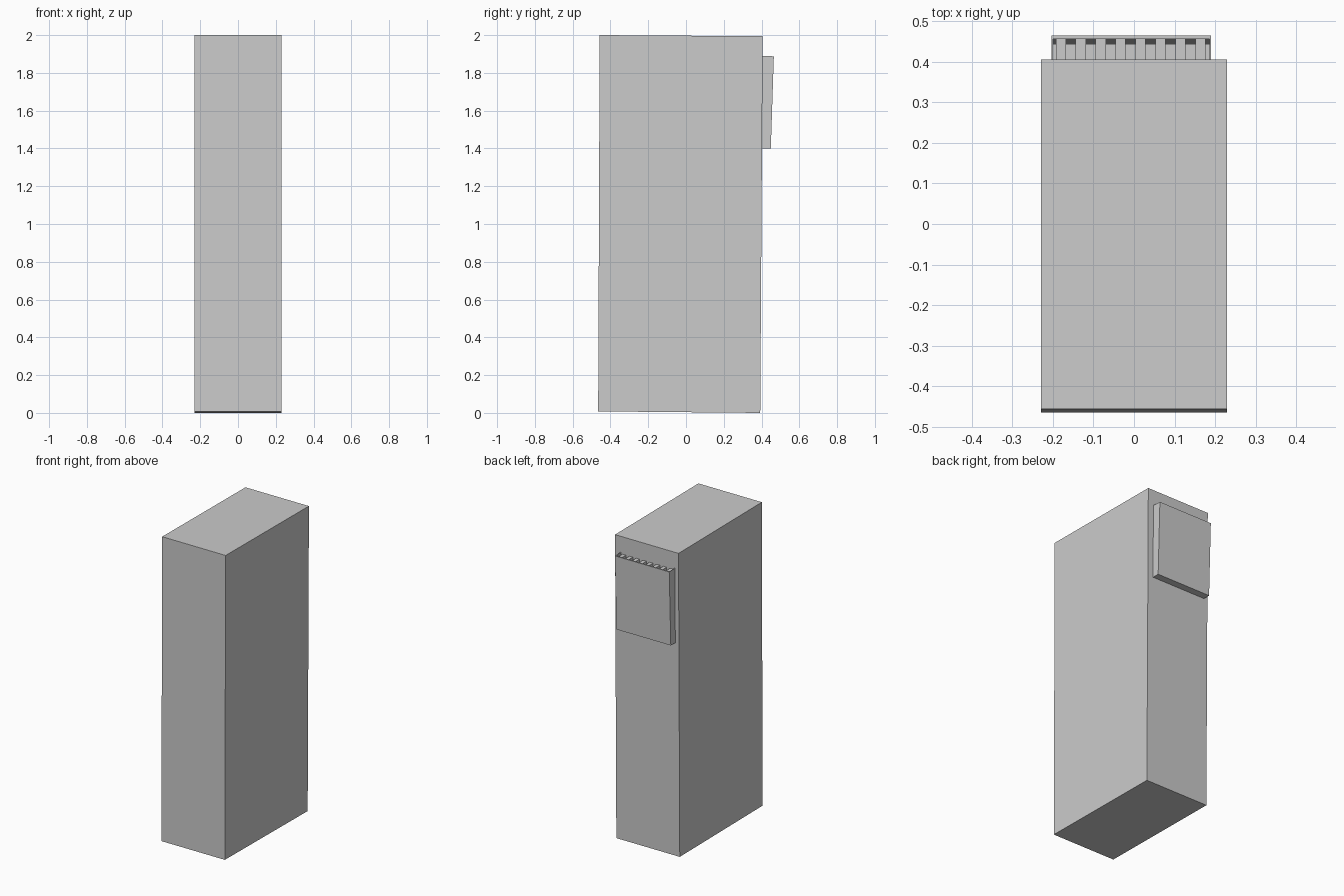
import bpy, bmesh

if "Cube" in bpy.data.objects:
    bpy.data.objects.remove(bpy.data.objects["Cube"])


def prism(name, profile, x0, x1):
    """Extrude a (y, z) profile along x."""
    bm = bmesh.new()
    face = bm.faces.new([bm.verts.new((x0, y, z)) for y, z in profile])
    out = bmesh.ops.extrude_face_region(bm, geom=[face])
    verts = [g for g in out["geom"] if isinstance(g, bmesh.types.BMVert)]
    bmesh.ops.translate(bm, verts=verts, vec=(x1 - x0, 0, 0))
    bmesh.ops.recalc_face_normals(bm, faces=bm.faces)
    mesh = bpy.data.meshes.new(name)
    bm.to_mesh(mesh)
    bm.free()
    ob = bpy.data.objects.new(name, mesh)
    bpy.context.collection.objects.link(ob)
    return ob


# Tall, very slightly leaning cabinet
prism("cabinet_body", [(-0.465, 0.008), (0.393, 0.0), (0.406, 1.994), (-0.457, 2.0)], -0.23, 0.23)

# Tapered vent cover on the back, open at the top
prism("vent_cover_plate", [(0.442, 1.40), (0.449, 1.40), (0.465, 1.888), (0.457, 1.888)], -0.204, 0.19)
prism("vent_cover_floor", [(0.401, 1.40), (0.4425, 1.40), (0.4428, 1.408), (0.401, 1.408)], -0.204, 0.19)
for side, x in (("left", -0.204), ("right", 0.186)):
    prism("vent_cover_wall_" + side,
          [(0.401, 1.40), (0.4425, 1.40), (0.4575, 1.888), (0.404, 1.89)], x, x + 0.004)

# Upright fins inside the vent
for i in range(8):
    x = -0.193 + i * 0.0492
    prism(f"vent_fin_{i + 1}",
          [(0.401, 1.404), (0.4425, 1.404), (0.457, 1.88), (0.404, 1.88)], x, x + 0.025)
